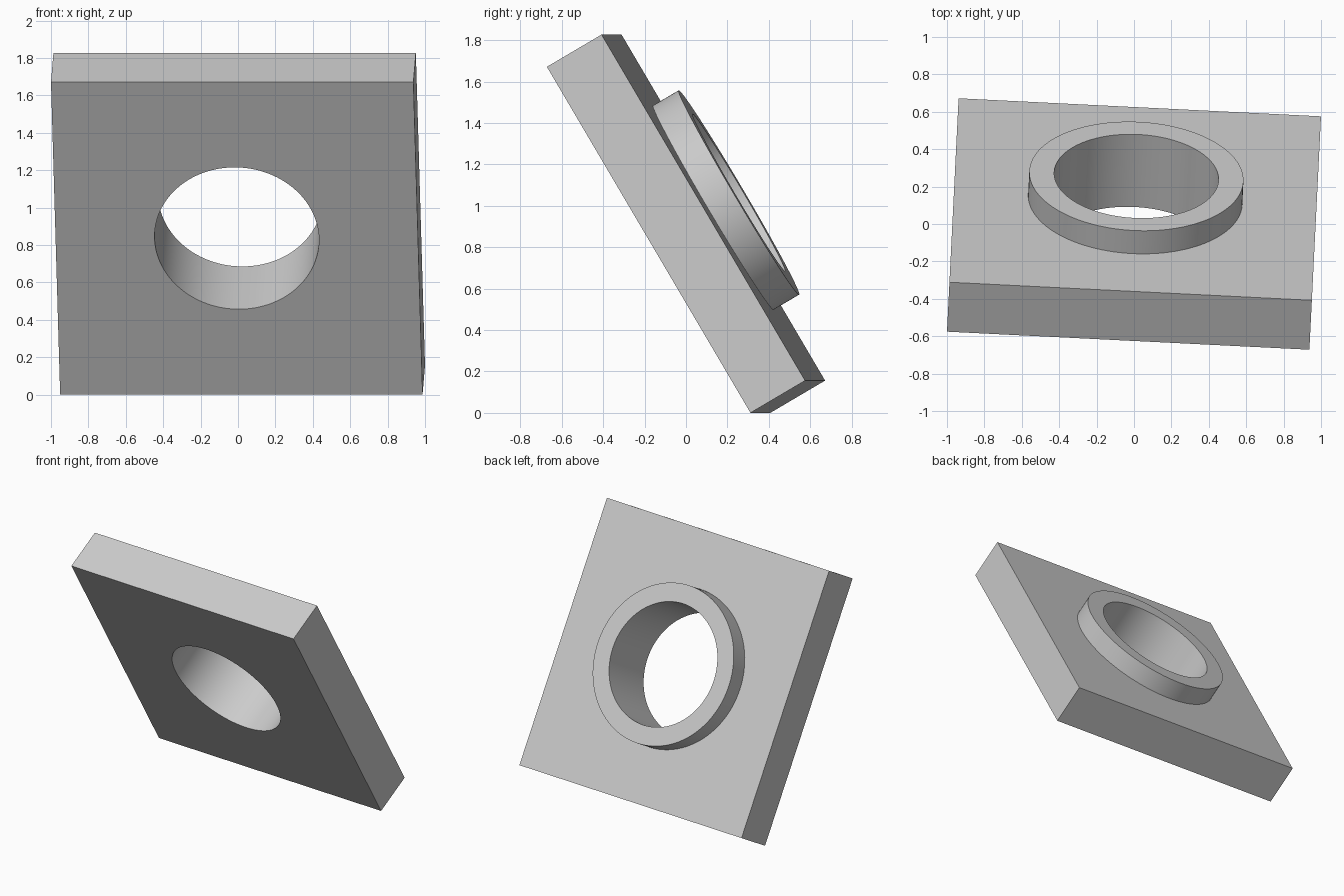
import bpy
import math
from mathutils import Matrix, Vector

default_cube = bpy.data.objects.get("Cube")
if default_cube:
    bpy.data.objects.remove(default_cube, do_unlink=True)

SIDE, THICK = 1.94, 0.307
COLLAR_R, BORE_R, COLLAR_TOP = 0.573, 0.44, 0.297
CENTRE = Vector((0, 0, 0.914))

grey = bpy.data.materials.new("light grey")
grey.use_nodes = True
colour = (0.6, 0.6, 0.6, 1)
grey.diffuse_color = colour
grey.node_tree.nodes["Principled BSDF"].inputs["Base Color"].default_value = colour


def cylinder(name, radius, bottom, top):
    bpy.ops.mesh.primitive_cylinder_add(vertices=128, radius=radius, depth=top - bottom,
                                        location=(0, 0, (top + bottom) / 2))
    obj = bpy.context.object
    obj.name = name
    obj.data.materials.append(grey)
    return obj


def combine(target, tool, operation):
    mod = target.modifiers.new(tool.name, "BOOLEAN")
    mod.operation = operation
    mod.solver = "EXACT"
    mod.object = tool
    bpy.context.view_layer.objects.active = target
    bpy.ops.object.modifier_apply(modifier=mod.name)
    bpy.data.objects.remove(tool, do_unlink=True)


# Square plate
bpy.ops.mesh.primitive_cube_add(size=1)
plate = bpy.context.object
plate.name = "collared_plate"
plate.data.transform(Matrix.Diagonal((SIDE, SIDE, THICK, 1)))
plate.data.materials.append(grey)

# Raised collar on the back face, then a bore through both
combine(plate, cylinder("collar", COLLAR_R, 0, COLLAR_TOP), "UNION")
combine(plate, cylinder("bore", BORE_R, -1, 1), "DIFFERENCE")

# Lean the whole part over with a slight turn
plate.matrix_world = (Matrix.Translation(CENTRE)
                      @ Matrix.Rotation(math.radians(-2.85), 4, "Z")
                      @ Matrix.Rotation(math.radians(-59.5), 4, "X"))

bpy.ops.object.select_all(action="DESELECT")
plate.select_set(True)
bpy.context.view_layer.objects.active = plate
bpy.ops.object.shade_smooth_by_angle(angle=math.radians(30))
